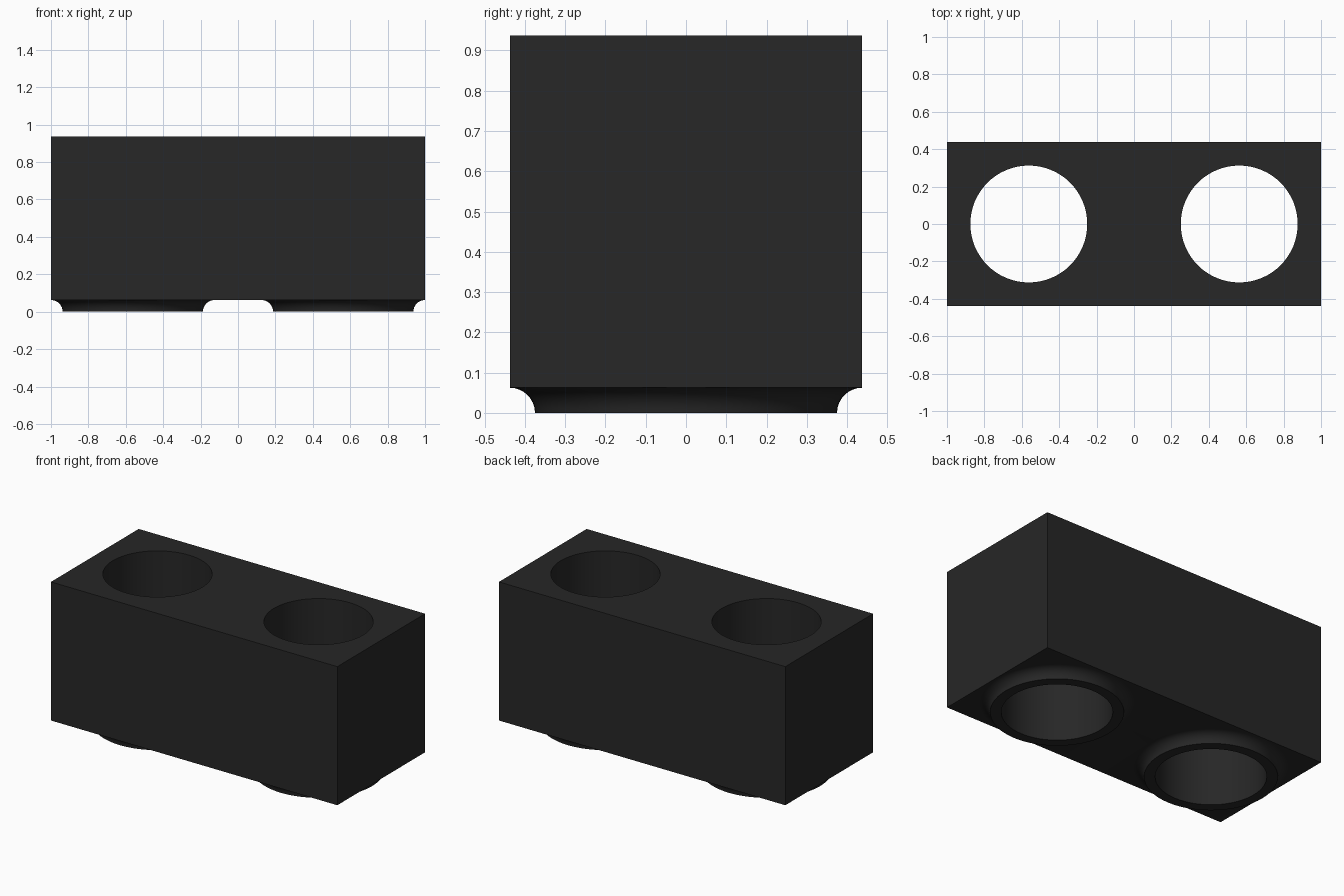
import bpy, bmesh
from math import cos, sin, pi, radians

if "Cube" in bpy.data.objects:
    bpy.data.objects.remove(bpy.data.objects["Cube"])

SEG = 64
HALF = 0.4375              # half depth, also half of each square cell
CX = 0.5625                # hole centre
Z0, Z1 = 0.0625, 0.9375    # block bottom and top
HOLE, LIP = 0.3125, 0.375
INNER = CX - HALF

bm = bmesh.new()


def ring(side, radius, z):
    """Ring around a hole; radius None gives the square cell outline."""
    verts = []
    for i in range(SEG):
        a = 2 * pi * i / SEG
        r = radius or HALF / max(abs(cos(a)), abs(sin(a)))
        verts.append(bm.verts.new((side * (CX + r * cos(a)), r * sin(a), z)))
    return verts


# Section: top plate, bore, lip, concave fillet, bottom plate
STEPS = 8
section = [(None, Z1), (HOLE, Z1), (HOLE, 0), (LIP, 0)]
for k in range(1, STEPS + 1):
    t = pi / 2 * k / STEPS
    section.append((HALF - 0.0625 * cos(t), Z0 * sin(t)))
section.append((None, Z0))

# Each bored square half, with its three outside walls
for side in (-1, 1):
    rings = [ring(side, r, z) for r, z in section]
    for j, a in enumerate(rings):
        b = rings[(j + 1) % len(rings)]
        for i in range(SEG):
            n = (i + 1) % SEG
            wall = j == len(rings) - 1
            if wall and all(abs(abs(v.co.x) - INNER) < 1e-5 for v in (a[i], a[n])):
                continue
            bm.faces.new((a[i], a[n], b[n], b[i]))
bmesh.ops.remove_doubles(bm, verts=bm.verts, dist=1e-5)


# Middle section joining the halves
def seam(x, z):
    found = [v for v in bm.verts
             if abs(v.co.x - x) < 1e-5 and abs(v.co.z - z) < 1e-5
             and abs(abs(v.co.x) - INNER) < 1e-5]
    return sorted(found, key=lambda v: v.co.y)


tl, tr, bl, br = seam(-INNER, Z1), seam(INNER, Z1), seam(-INNER, Z0), seam(INNER, Z0)
for left, right in ((tl, tr), (bl, br)):
    for i in range(len(left) - 1):
        bm.faces.new((left[i], right[i], right[i + 1], left[i + 1]))
for e in (0, -1):
    bm.faces.new((tl[e], tr[e], br[e], bl[e]))
bmesh.ops.recalc_face_normals(bm, faces=bm.faces)

mesh = bpy.data.meshes.new("bored_block")
bm.to_mesh(mesh)
bm.free()
block = bpy.data.objects.new("bored_block", mesh)
bpy.context.collection.objects.link(block)

# Black plastic
mat = bpy.data.materials.new("black_plastic")
mat.diffuse_color = (0.02, 0.02, 0.02, 1)
mat.use_nodes = True
mat.node_tree.nodes["Principled BSDF"].inputs["Base Color"].default_value = mat.diffuse_color
mesh.materials.append(mat)

bpy.context.view_layer.objects.active = block
block.select_set(True)
bpy.ops.object.shade_smooth_by_angle(angle=radians(30))
